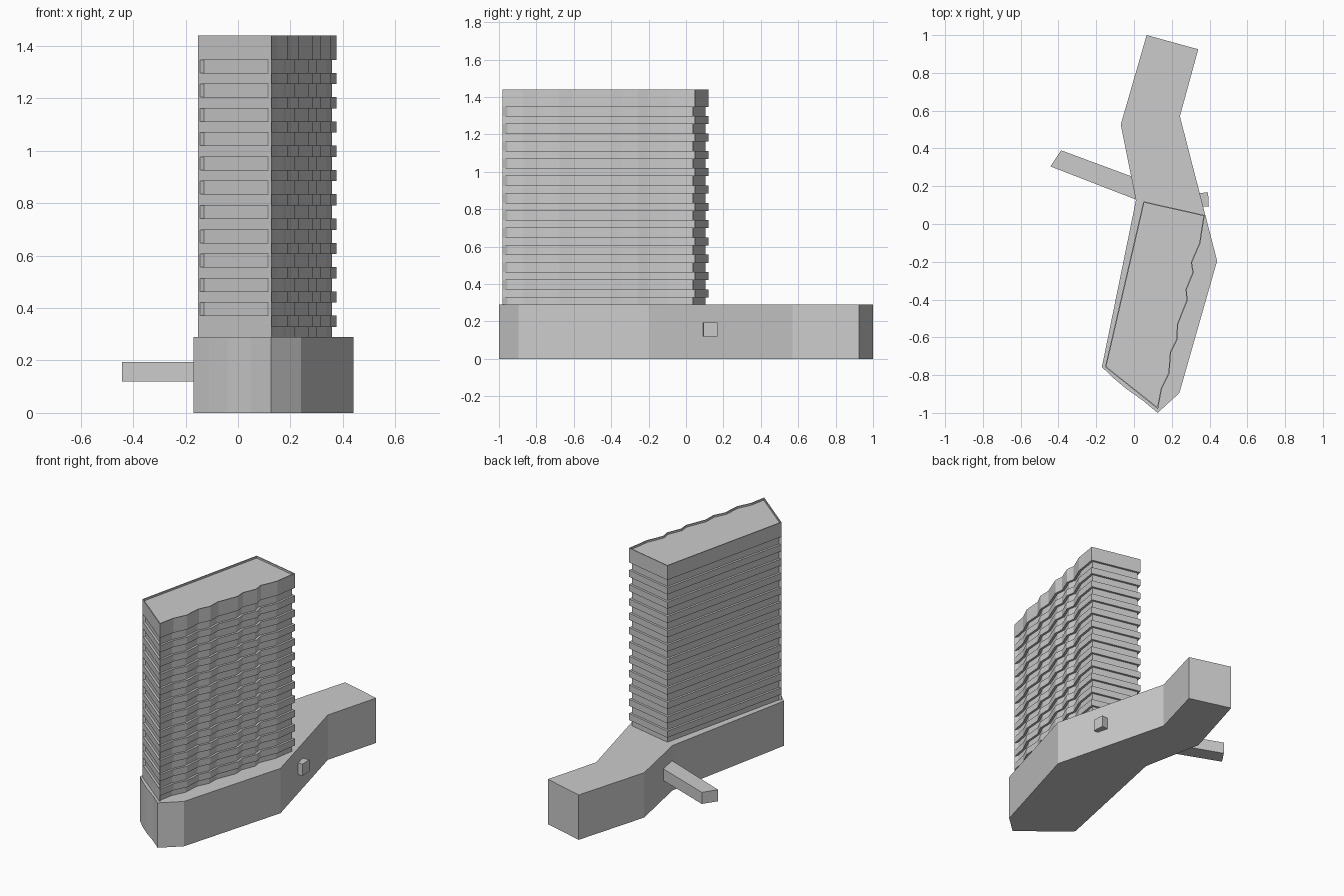
import bpy, bmesh
from mathutils import Vector

if "Cube" in bpy.data.objects:
    bpy.data.objects.remove(bpy.data.objects["Cube"])


def loft(name, rings):
    """Stack (outline, z) rings into a closed flat-faced solid."""
    bm = bmesh.new()
    loops = [[bm.verts.new((x, y, z)) for x, y in pts] for pts, z in rings]
    for a, b in zip(loops, loops[1:]):
        n = len(a)
        for i in range(n):
            j = (i + 1) % n
            bm.faces.new((a[i], a[j], b[j], b[i]))
    bm.faces.new(loops[0][::-1])
    bm.faces.new(loops[-1])
    bmesh.ops.recalc_face_normals(bm, faces=bm.faces)
    me = bpy.data.meshes.new(name)
    bm.to_mesh(me)
    bm.free()
    ob = bpy.data.objects.new(name, me)
    bpy.context.collection.objects.link(ob)
    return ob


def prism(name, pts, z0, z1):
    return loft(name, [(pts, z0), (pts, z1)])


def inset(pts, d):
    """Mitred inward offset of a counter-clockwise outline."""
    out = []
    for i, p in enumerate(pts):
        p, a, b = Vector(p), Vector(pts[i - 1]), Vector(pts[(i + 1) % len(pts)])
        e1, e2 = (p - a).normalized(), (b - p).normalized()
        n1, n2 = Vector((-e1.y, e1.x)), Vector((-e2.y, e2.x))
        out.append(tuple(p + (n1 + n2) * d / (1 + n1.dot(n2))))
    return out


PODIUM_TOP, ROOF = 0.29, 1.44
PITCH, BAND = 0.0926, 0.043

# Bent podium
podium = [(0.125, -1.0), (0.24, -0.895), (0.44, -0.195), (0.243, 0.57),
          (0.34, 0.925), (0.067, 1.0), (-0.07, 0.527), (0.01, 0.125),
          (-0.17, -0.757), (-0.11, -0.815), (-0.04, -0.873), (0.05, -0.937)]
prism("podium", podium, 0, PODIUM_TOP)

# Footbridge on the left and stub on the right
prism("footbridge", [(-0.443, 0.305), (0.06, 0.11), (0.06, 0.225), (-0.386, 0.39)], 0.12, 0.195)
prism("bridge_stub", [(0.30, 0.09), (0.396, 0.093), (0.392, 0.168), (0.30, 0.158)], 0.12, 0.195)

# Tower outline with rippled right side
tower = [(-0.153, -0.757), (0.127, -0.98), (0.148, -0.872), (0.188, -0.79),
         (0.196, -0.68), (0.231, -0.61), (0.233, -0.533), (0.284, -0.405),
         (0.279, -0.347), (0.316, -0.257), (0.307, -0.205), (0.352, -0.10),
         (0.362, -0.03), (0.375, 0.047), (0.05, 0.12)]
core = inset(tower, 0.014)
prism("tower_core", core, PODIUM_TOP, 1.40)

# Floor bands
for i in range(11):
    top = 1.297 - PITCH * i
    prism(f"floor_band_{i + 1}", tower, top - BAND, top)

# Top band with a thin parapet around a sunken roof
lip = inset(tower, 0.006)
loft("roof_band", [(tower, 1.347), (tower, ROOF), (lip, ROOF), (lip, ROOF - 0.012)])

# Front corner posts and solid strip at the foot of the front face
a, b = Vector(tower[0]), Vector(tower[1])
ca, cb = Vector(core[0]), Vector(core[1])
t = 0.03


def front_panel(name, t0, t1, z1):
    pts = [a.lerp(b, t0), a.lerp(b, t1), ca.lerp(cb, t1), ca.lerp(cb, t0)]
    prism(name, [tuple(p) for p in pts], PODIUM_TOP, z1)


front_panel("left_front_post", 0, t, 1.35)
front_panel("right_front_post", 1 - t, 1, 1.35)
front_panel("front_foot_strip", 0, 1, 0.34)
